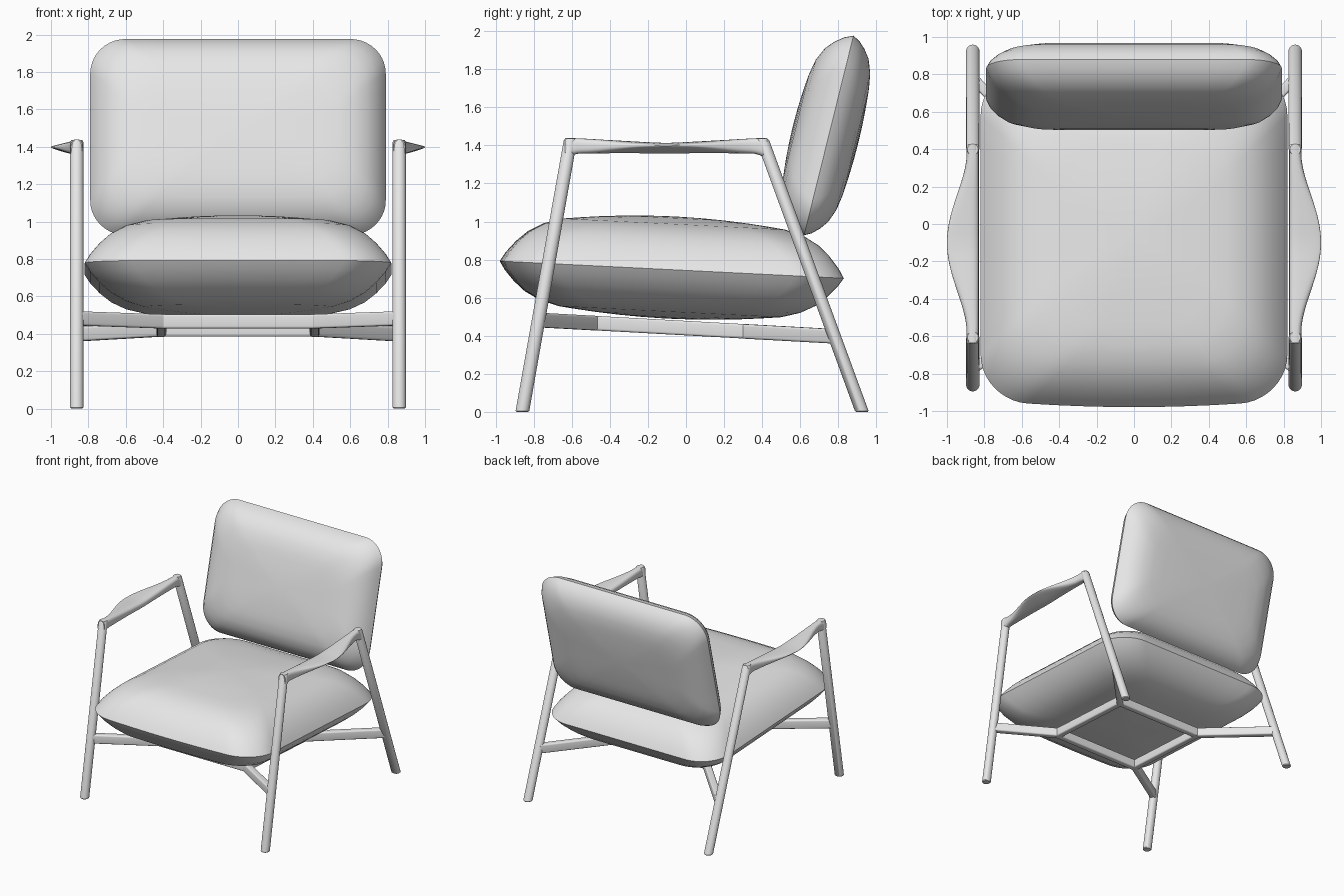
import bpy, math
from mathutils import Matrix, Vector

cube = bpy.data.objects.get("Cube")
if cube:
    bpy.data.objects.remove(cube, do_unlink=True)

grey = bpy.data.materials.new("light_grey")
grey.use_nodes = True
colour = (0.8, 0.8, 0.8, 1)
grey.diffuse_color = colour
grey.node_tree.nodes["Principled BSDF"].inputs["Base Color"].default_value = colour


def loft(name, rings, angle=40):
    """Skin a list of equal-length rings, capped at both ends."""
    n = len(rings[0])
    verts = [v for ring in rings for v in ring]
    faces = [(i * n + j, i * n + (j + 1) % n, (i + 1) * n + (j + 1) % n, (i + 1) * n + j)
             for i in range(len(rings) - 1) for j in range(n)]
    faces.append(tuple(reversed(range(n))))
    faces.append(tuple(range(len(verts) - n, len(verts))))
    mesh = bpy.data.meshes.new(name)
    mesh.from_pydata(verts, [], faces)
    mesh.materials.append(grey)
    obj = bpy.data.objects.new(name, mesh)
    bpy.context.collection.objects.link(obj)
    bpy.ops.object.select_all(action="DESELECT")
    obj.select_set(True)
    bpy.context.view_layer.objects.active = obj
    bpy.ops.object.mode_set(mode="EDIT")
    bpy.ops.mesh.select_all(action="SELECT")
    bpy.ops.mesh.normals_make_consistent(inside=False)
    bpy.ops.object.mode_set(mode="OBJECT")
    bpy.ops.object.shade_smooth_by_angle(angle=math.radians(angle))
    return obj


def rounded_rect(w, h, r, steps=10, side=8):
    """Outline with arcs at the corners and subdivided straight sides."""
    corners = []
    for k, (sx, sy) in enumerate([(1, 1), (-1, 1), (-1, -1), (1, -1)]):
        arc = [math.pi / 2 * (k + i / steps) for i in range(steps + 1)]
        corners.append([Vector((sx * (w - r) + r * math.cos(a),
                                sy * (h - r) + r * math.sin(a))) for a in arc])
    pts = []
    for k in range(4):
        pts += corners[k]
        a, b = corners[k][-1], corners[(k + 1) % 4][0]
        pts += [a.lerp(b, i / side) for i in range(1, side)]
    return pts


def cushion(name, w, h, r, profile, crown, lower, bulge, matrix):
    """Two domed halves meeting at a pointed seam; profile is (inset, height)."""
    def half(sign):
        rings = []
        for inset, height in profile:
            rings.append([(p.x, p.y, sign * height)
                          for p in rounded_rect(w - inset, h - inset, r)])
        last, top = rings[-1], profile[-1][1]
        for s in (0.8, 0.55, 0.3, 0.08):
            z = top + (crown - top) * (1 - s * s)
            rings.append([(x * s, y * s, sign * z) for x, y, _ in last])
        return rings

    def place(p):
        x, y, z = p
        if y < 0:
            y += bulge * (x / w) ** 2 * (-y / h)
        return matrix @ Vector((x, y, z * (lower if z < 0 else 1)))

    rings = half(-1)[::-1] + half(1)[1:]
    return loft(name, [[place(p) for p in ring] for ring in rings], 50)


# Seat cushion, sloping down to the back
cushion("seat_cushion", 0.82, 0.905, 0.25,
        [(0, 0), (0.03, 0.05), (0.08, 0.11), (0.14, 0.165), (0.22, 0.21), (0.32, 0.24), (0.42, 0.252)],
        0.28, 0.92, 0.04,
        Matrix.Translation((0, -0.075, 0.747)) @ Matrix.Rotation(-0.05, 4, "X"))

# Back cushion, leaning back; its local +z faces forward
lean = math.atan2(0.245, 0.99)
cushion("back_cushion", 0.79, 0.54, 0.19,
        [(0, 0), (0.02, 0.045), (0.055, 0.09), (0.1, 0.13), (0.17, 0.162), (0.25, 0.178)],
        0.195, 0.82, 0,
        Matrix.Translation((0, 0.75, 1.452)) @ Matrix.Rotation(math.pi / 2 - lean, 4, "X"))


def leg(name, side, y_foot, y_top):
    rings = []
    for z, r in [(0, 0.03), (0.006, 0.036), (1.425, 0.035), (1.436, 0.029)]:
        y = y_foot + (y_top - y_foot) * z / 1.4
        rings.append([(side * 0.862 + r * math.cos(a), y + r * math.sin(a), z)
                      for a in (math.tau * i / 24 for i in range(24))])
    loft(name, rings)


def armrest(name, side, y0=-0.635, y1=0.425):
    """Bar that swells outward into a thin-edged paddle in the middle."""
    rings = []
    for i in range(49):
        y = y0 + (y1 - y0) * i / 48
        d = min(1, abs(y + 0.1) / 0.47)
        wing = (0.5 + 0.5 * math.cos(math.pi * d)) ** 0.85
        end = max(0, 1 - min(y - y0, y1 - y) / 0.09) ** 2
        edge = min(1, min(y - y0, y1 - y) / 0.5)
        top, bottom = 1.44 - 0.022 * edge, 1.36 - 0.015 * edge - 0.03 * end
        inner, outer = 0.83, 0.895 + 0.105 * wing
        ring = []
        for k in range(28):
            a = math.tau * k / 28
            c, s = math.cos(a), math.sin(a)
            u = (1 + math.copysign(abs(c) ** 0.7, c)) / 2
            v = (1 + math.copysign(abs(s) ** 0.7, s)) / 2
            taper = wing * u
            hi = top - 0.012 * taper
            lo = bottom + 0.045 * taper
            ring.append((side * (inner + (outer - inner) * u), y, lo + (hi - lo) * v))
        rings.append(ring)
    loft(name, rings, 50)


def rail_height(y):
    return 0.44 - 0.055 * y


def rail(name, a, b):
    """Softened rectangular bar between two plan points on the sloping base."""
    p, q = (Vector((x, y, rail_height(y))) for x, y in (a, b))
    across = (q - p).cross(Vector((0, 0, 1))).normalized()
    section = rounded_rect(0.027, 0.038, 0.012, 4, 1)
    loft(name, [[c + across * s.x + Vector((0, 0, s.y)) for s in section] for c in (p, q)])


# Side frames, and the base arms that carry them
front, back, half = -0.48, 0.31, 0.41
for label, side in (("left", 1), ("right", -1)):
    leg(label + "_front_leg", side, -0.86, -0.612)
    leg(label + "_back_leg", side, 0.925, 0.412)
    armrest(label + "_armrest", side)
    rail(label + "_front_base_arm", (side * half, front), (side * 0.855, -0.77))
    rail(label + "_back_base_arm", (side * half, back), (side * 0.855, 0.775))
    rail(label + "_base_rail", (side * half, front - 0.02), (side * half, back + 0.02))

# Cross rails closing the base under the seat
rail("front_base_rail", (-half - 0.02, front), (half + 0.02, front))
rail("back_base_rail", (-half - 0.02, back), (half + 0.02, back))
